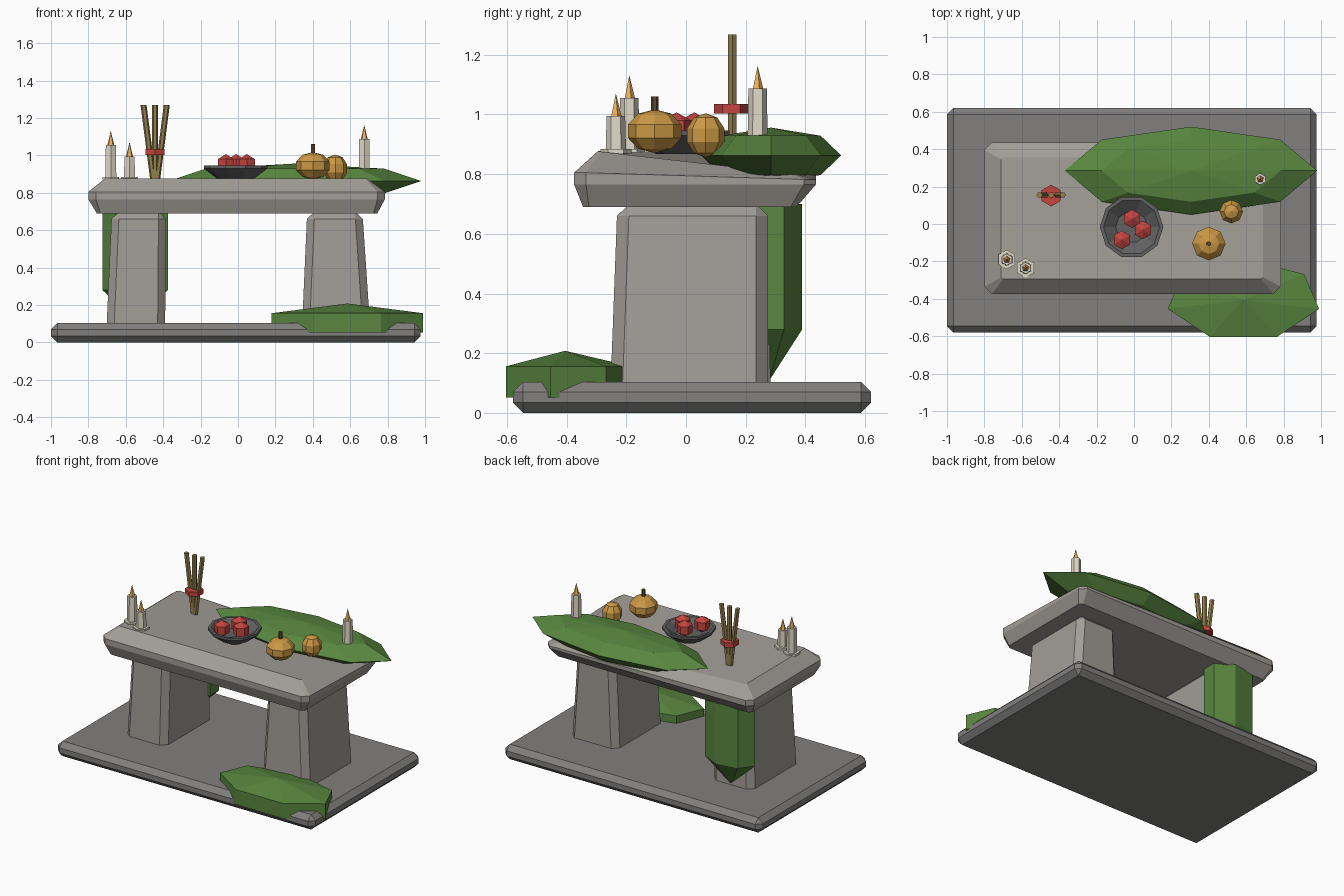
import bpy, bmesh
from math import sin, cos, radians, pi
from mathutils import Vector

if "Cube" in bpy.data.objects:
    bpy.data.objects.remove(bpy.data.objects["Cube"])

def mat(name, c):
    m = bpy.data.materials.new(name)
    m.diffuse_color = (*c, 1)
    m.use_nodes = True
    m.node_tree.nodes["Principled BSDF"].inputs["Base Color"].default_value = m.diffuse_color
    return m

STONE = mat("stone", (0.36, 0.34, 0.31))
DARK = mat("dark_stone", (0.22, 0.215, 0.21))
BOWL = mat("bowl_stone", (0.12, 0.12, 0.12))
MOSS = mat("moss", (0.1, 0.24, 0.05))
WAX = mat("wax", (0.75, 0.7, 0.58))
FLAME = mat("flame", (0.85, 0.45, 0.12))
RED = mat("red", (0.55, 0.06, 0.05))
GOLD = mat("gourd", (0.6, 0.32, 0.06))
WOOD = mat("stick", (0.3, 0.22, 0.08))
STEM = mat("stem", (0.12, 0.07, 0.03))

def finish(bm, name, m):
    bmesh.ops.recalc_face_normals(bm, faces=bm.faces[:])
    me = bpy.data.meshes.new(name)
    bm.to_mesh(me)
    bm.free()
    me.materials.append(m)
    ob = bpy.data.objects.new(name, me)
    bpy.context.collection.objects.link(ob)
    return ob

def loft(name, rings, m):
    """Join equal-length point rings and cap both ends."""
    bm = bmesh.new()
    vs = [[bm.verts.new(p) for p in r] for r in rings]
    n = len(rings[0])
    for a, b in zip(vs, vs[1:]):
        for i in range(n):
            j = (i + 1) % n
            bm.faces.new((a[i], a[j], b[j], b[i]))
    bm.faces.new(vs[0])
    bm.faces.new(vs[-1])
    bmesh.ops.remove_doubles(bm, verts=bm.verts[:], dist=1e-5)
    return finish(bm, name, m)

def turned(name, x, y, profile, n, m, start=90, sy=1.0):
    """n-sided lathe form from (radius, z) pairs; sy squashes it in y."""
    rings = [[(x + r * cos(radians(start) + 2 * pi * i / n),
               y + r * sy * sin(radians(start) + 2 * pi * i / n), z)
              for i in range(n)] for r, z in profile]
    return loft(name, rings, m)

def ball(name, loc, size, seg, ring, m, start=90):
    prof = [(size[0] * max(sin(pi * k / ring), 1e-7), loc[2] - size[2] * cos(pi * k / ring))
            for k in range(ring + 1)]
    return turned(name, loc[0], loc[1], prof, seg, m, start, size[1] / size[0])

def block(name, bottom, top, z0, z1, bev, m):
    """Chamfered tapered block; bottom and top are (x0, x1, y0, y1)."""
    rect = lambda r, z: [(r[0], r[2], z), (r[1], r[2], z), (r[1], r[3], z), (r[0], r[3], z)]
    ob = loft(name, [rect(bottom, z0), rect(top, z1)], m)
    b = ob.modifiers.new("chamfer", 'BEVEL')
    b.width, b.segments, b.limit_method = bev, 1, 'NONE'
    return ob

# Stone base and legs
foot = (-1.0, 0.977, -0.58, 0.62)
block("base_slab", foot, foot, 0, 0.104, 0.034, DARK)
block("left_leg", (-0.705, -0.39, -0.25, 0.285), (-0.675, -0.385, -0.23, 0.27), 0.03, 0.70, 0.04, STONE)
block("right_leg", (0.34, 0.71, -0.255, 0.275), (0.37, 0.665, -0.23, 0.275), 0.03, 0.70, 0.04, STONE)

# Table slab: chamfered rings, sagging at the worn back right corner
def slab_ring(x0, x1, y0, y1, z, c, sag):
    pts = [(x0 + c, y0), (x1 - c, y0), (x1, y0 + c), (x1, y1 - c),
           (x1 - c, y1), (x0 + c, y1), (x0, y1 - c), (x0, y0 + c)]
    return [(x, y, z - sag * max(0, (x + 0.75) / 1.45) * max(0, (y + 0.3) / 0.65)) for x, y in pts]

loft("table_slab", [slab_ring(-0.755, 0.745, -0.345, 0.37, 0.69, 0.02, 0),
                    slab_ring(-0.80, 0.785, -0.375, 0.435, 0.765, 0.04, 0),
                    slab_ring(-0.80, 0.785, -0.375, 0.435, 0.805, 0.04, 0.02),
                    slab_ring(-0.71, 0.69, -0.295, 0.355, 0.877, 0.01, 0.075)], STONE)

# Moss patches
ball("top_moss", (0.305, 0.285, 0.863), (0.675, 0.235, 0.093), 8, 4, MOSS, 0)
turned("base_moss", 0.585, -0.405, [(0.415, 0.052), (0.415, 0.156), (1e-7, 0.208)], 7, MOSS, 90, 0.53)
turned("hanging_moss", -0.541, 0.28, [(1e-7, 0.11), (0.184, 0.28), (0.184, 0.70)], 7, MOSS, 180, 0.61)

# Candles with drip discs and flames
for i, (x, y, z0, z1) in enumerate([(-0.68, -0.19, 0.87, 1.055), (-0.58, -0.235, 0.87, 0.995),
                                   (0.675, 0.24, 0.87, 1.087)]):
    turned(f"candle_{i}", x, y, [(0.052, z0), (0.052, z0 + 0.014), (0.034, z0 + 0.014),
                                 (0.031, z1)], 6, WAX)
    turned(f"flame_{i}", x, y, [(0.019, z1), (1e-7, z1 + 0.076)], 5, FLAME)

# Fanned incense sticks and their band
for i, dx in enumerate((-0.062, 0, 0.062)):
    bx, tx, r = -0.443 + dx * 0.15, -0.443 + dx, 0.016
    loft(f"incense_{i}", [[(x + r * cos(pi * k / 3), 0.155 + r * sin(pi * k / 3), z)
                           for k in range(6)] for x, z in ((bx, 0.86), (tx, 1.268))], WOOD)
turned("incense_band", -0.443, 0.152, [(0.058, 1.003), (0.058, 1.035)], 6, RED)

# Offering bowl with three fruits
turned("bowl", -0.013, -0.016, [(0.09, 0.868), (0.17, 0.93), (0.17, 0.947),
                                (0.15, 0.947), (0.085, 0.90)], 10, BOWL, 0)
for i, (x, y) in enumerate([(-0.065, -0.085), (-0.01, 0.028), (0.047, -0.032)]):
    ball(f"fruit_{i}", (x, y, 0.952), (0.057, 0.057, 0.055), 6, 3, RED)

# Gourds
ball("large_gourd", (0.40, -0.105, 0.944), (0.094, 0.094, 0.073), 8, 5, GOLD)
turned("gourd_stem", 0.40, -0.105, [(0.013, 1.0), (0.012, 1.06)], 6, STEM)
ball("small_gourd", (0.52, 0.066, 0.93), (0.066, 0.066, 0.074), 8, 5, GOLD)
